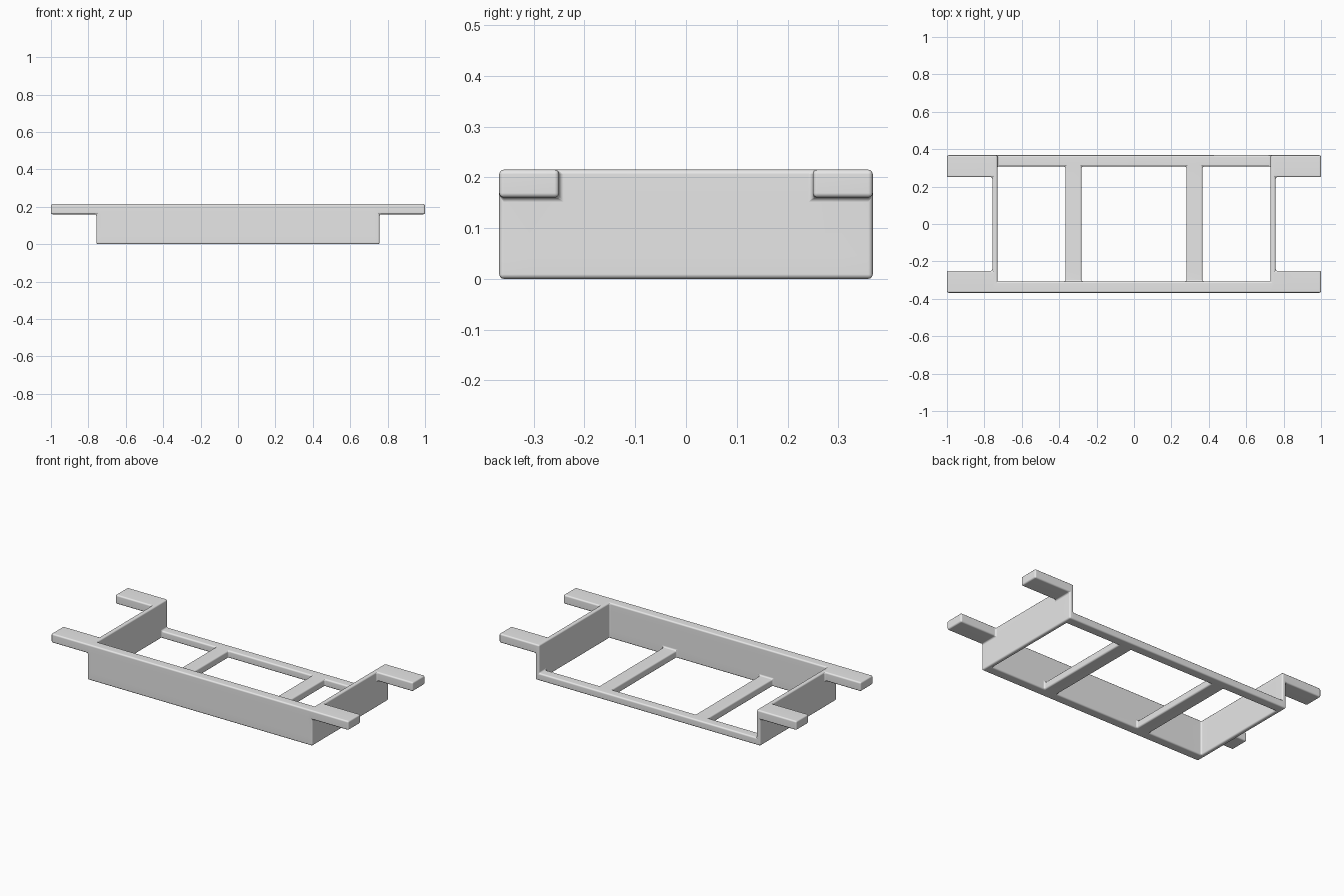
import bpy, bmesh

old = bpy.data.objects.get("Cube")
if old:
    bpy.data.objects.remove(old, do_unlink=True)

grey = bpy.data.materials.new("plain_grey")
grey.use_nodes = True
colour = (0.8, 0.8, 0.8, 1)
grey.diffuse_color = colour
grey.node_tree.nodes["Principled BSDF"].inputs["Base Color"].default_value = colour

# Overall half sizes and levels
END, WALL_OUT, WALL_IN = 1.0, 0.757, 0.73
SLAT_OUT, SLAT_IN = 0.367, 0.28
SIDE, RAIL_IN, ARM_IN = 0.368, 0.308, 0.25
RAIL_TOP, ARM_LOW, TOP = 0.045, 0.16, 0.215


# Boxes of the right half as (x, y, z) ranges; left half is mirrored
half = [
    ((0, WALL_OUT), (-SIDE, -RAIL_IN), (0, TOP)),           # tall front wall
    ((0, WALL_OUT), (RAIL_IN, SIDE), (0, RAIL_TOP)),        # low back rail
    ((WALL_IN, WALL_OUT), (-SIDE, SIDE), (0, TOP)),         # end wall
    ((SLAT_IN, SLAT_OUT), (-SIDE, SIDE), (0, RAIL_TOP)),    # floor slat
    ((WALL_IN, END), (-SIDE, -ARM_IN), (ARM_LOW, TOP)),     # front arm
    ((WALL_IN, END), (ARM_IN, SIDE), (ARM_LOW, TOP)),       # back arm
]
boxes = half + [((-x[1], -x[0]), y, z) for x, y, z in half]
cuts = [sorted({v for b in boxes for v in b[axis]}) for axis in range(3)]


def filled(cell):
    """True when a grid cell lies inside any box."""
    mid = []
    for axis in range(3):
        if not 0 <= cell[axis] < len(cuts[axis]) - 1:
            return False
        mid.append((cuts[axis][cell[axis]] + cuts[axis][cell[axis] + 1]) / 2)
    return any(all(r[0] < m < r[1] for r, m in zip(b, mid)) for b in boxes)


# Join the boxes into one clean solid by skinning the filled cells
bm = bmesh.new()
verts = {}


def vert(key):
    if key not in verts:
        verts[key] = bm.verts.new([cuts[a][key[a]] for a in range(3)])
    return verts[key]


for i in range(len(cuts[0]) - 1):
    for j in range(len(cuts[1]) - 1):
        for k in range(len(cuts[2]) - 1):
            cell = (i, j, k)
            if not filled(cell):
                continue
            for axis in range(3):
                for side in (0, 1):
                    near = list(cell)
                    near[axis] += 2 * side - 1
                    if filled(near):
                        continue
                    u, w = (axis + 1) % 3, (axis + 2) % 3
                    ring = []
                    for du, dw in ((0, 0), (1, 0), (1, 1), (0, 1)):
                        key = list(cell)
                        key[axis] += side
                        key[u] += du
                        key[w] += dw
                        ring.append(vert(tuple(key)))
                    bm.faces.new(ring if side else ring[::-1])

bmesh.ops.dissolve_limit(bm, angle_limit=0.01, verts=bm.verts, edges=bm.edges)
mesh = bpy.data.meshes.new("tray_frame")
bm.to_mesh(mesh)
bm.free()
mesh.materials.append(grey)
frame = bpy.data.objects.new("tray_frame", mesh)
bpy.context.collection.objects.link(frame)

# Softly rounded edges
bevel = frame.modifiers.new("rounded_edges", 'BEVEL')
bevel.width = 0.009
bevel.segments = 3
bevel.limit_method = 'ANGLE'

bpy.context.view_layer.objects.active = frame
frame.select_set(True)
bpy.ops.object.shade_smooth_by_angle()
weighted = frame.modifiers.new("flat_face_normals", 'WEIGHTED_NORMAL')
weighted.keep_sharp = False
# Sharp marks would crease the rounding, so shade every face smooth
for edge in mesh.edges:
    edge.use_edge_sharp = False
